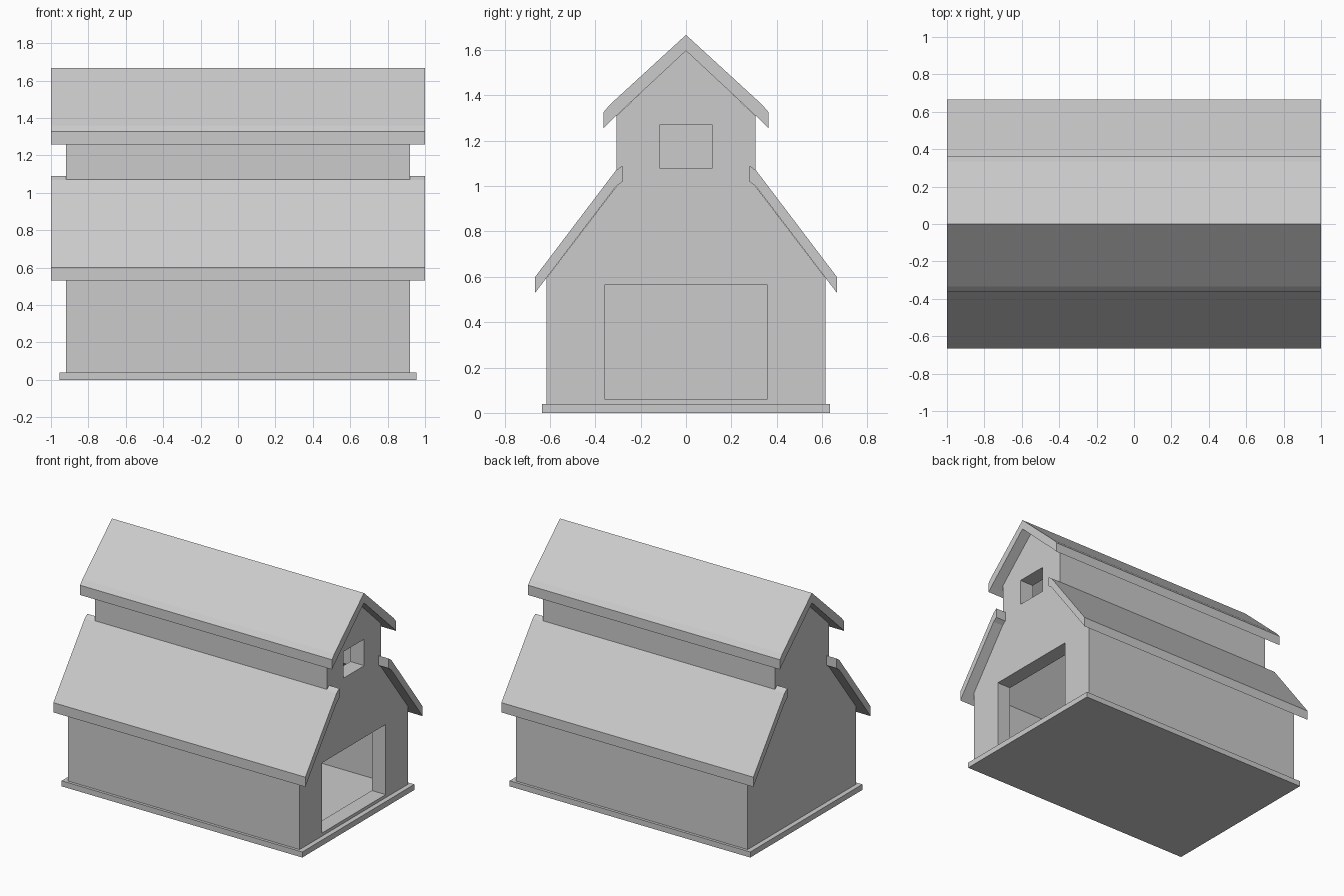
import bpy, bmesh

if "Cube" in bpy.data.objects:
    bpy.data.objects.remove(bpy.data.objects["Cube"])


def extrude_profile(name, pts, x0, x1):
    """Prism: a (y, z) outline extruded along x."""
    bm = bmesh.new()
    face = bm.faces.new([bm.verts.new((x0, y, z)) for y, z in pts])
    ext = bmesh.ops.extrude_face_region(bm, geom=[face])
    moved = [v for v in ext["geom"] if isinstance(v, bmesh.types.BMVert)]
    bmesh.ops.translate(bm, verts=moved, vec=(x1 - x0, 0, 0))
    bmesh.ops.recalc_face_normals(bm, faces=bm.faces)
    me = bpy.data.meshes.new(name)
    bm.to_mesh(me)
    bm.free()
    ob = bpy.data.objects.new(name, me)
    bpy.context.collection.objects.link(ob)
    return ob


def mirrored(half):
    """Complete a half outline (bottom to top, +y side) across y = 0."""
    return half + [(-y, z) for y, z in reversed(half) if y > 0]


def box(name, x0, x1, half_y, z0, z1):
    return extrude_profile(name, mirrored([(half_y, z0), (half_y, z1)]), x0, x1)


def cut(target, cutter):
    cutter.hide_render = True
    cutter.hide_set(True)
    mod = target.modifiers.new(cutter.name, 'BOOLEAN')
    mod.operation = 'DIFFERENCE'
    mod.solver = 'EXACT'
    mod.object = cutter


# Floor slab
box("floor_slab", -0.955, 0.955, 0.635, 0, 0.04)

# Barn walls with raised central loft
walls = extrude_profile("barn_walls", mirrored(
    [(0.615, 0.03), (0.615, 0.595), (0.306, 1.0), (0.306, 1.31), (0, 1.6)]),
    -0.92, 0.92)

# Hollow interior, door and loft window in the right end
cut(walls, extrude_profile("interior_cutter", mirrored(
    [(0.555, 0.0), (0.555, 0.572), (0.246, 0.98), (0.246, 1.284), (0, 1.517)]),
    -0.81, 0.81))
cut(walls, box("door_cutter", 0.75, 1.1, 0.36, 0.062, 0.565))
cut(walls, box("window_cutter", 0.75, 1.1, 0.117, 1.08, 1.27))

# Upper gable roof
outer = [(0.363, 1.327), (0.335, 1.36), (0, 1.667)]
inner = [(0, 1.597), (0.335, 1.285), (0.363, 1.257)]
left = [(-y, z) for y, z in reversed(outer[:2])]
left_in = [(-y, z) for y, z in reversed(inner[1:])]
extrude_profile("upper_roof", outer + left + left_in + inner, -1, 1)

# Lower side roofs
side = [(0.665, 0.60), (0.31, 1.068), (0.28, 1.09),
        (0.28, 1.02), (0.31, 0.997), (0.665, 0.53)]
for name, s in (("back_lower_roof", 1), ("front_lower_roof", -1)):
    extrude_profile(name, [(s * y, z) for y, z in side], -1, 1)
